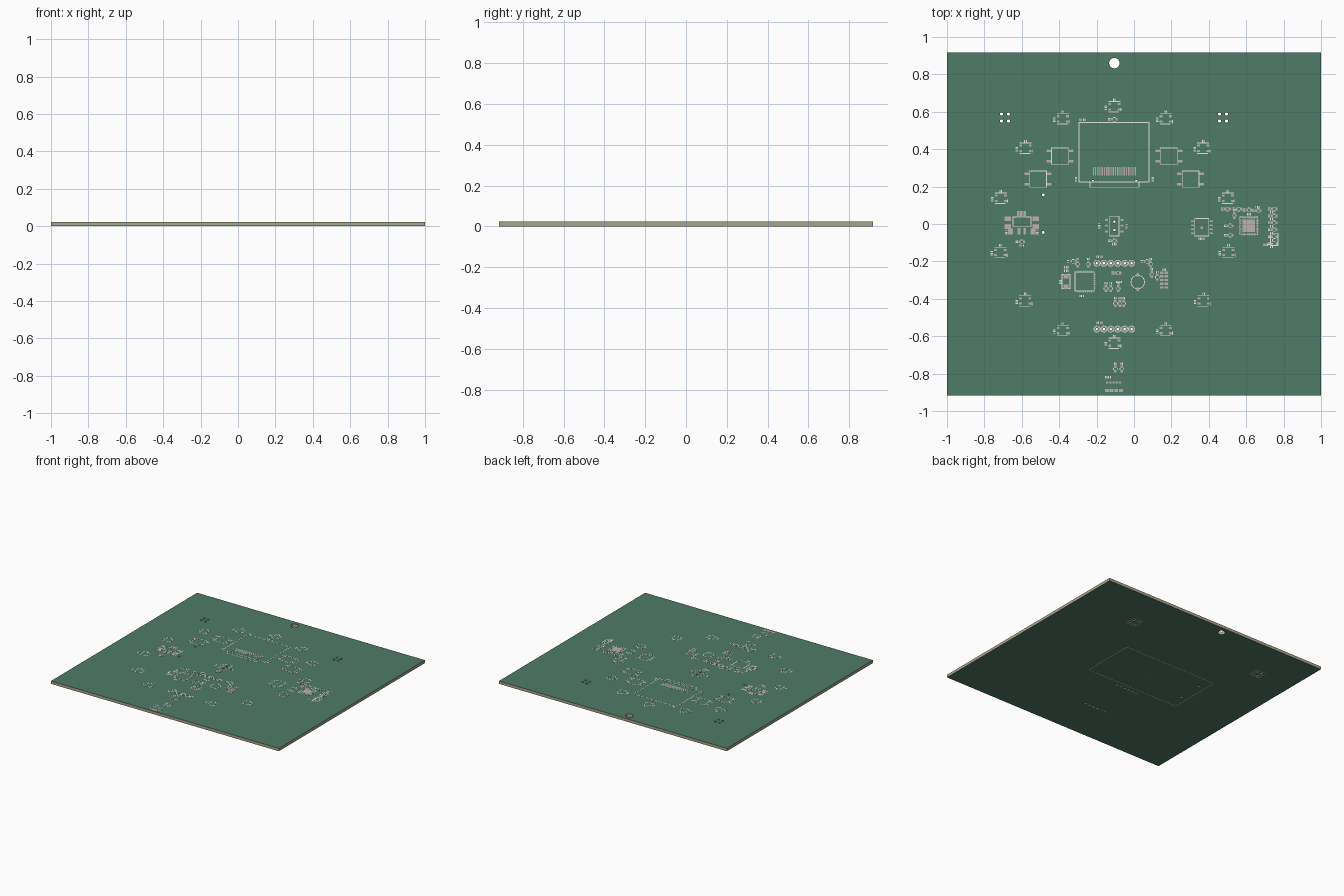
import bpy, bmesh, math

if "Cube" in bpy.data.objects:
    bpy.data.objects.remove(bpy.data.objects["Cube"])

T, E = 0.0234, 0.0005          # board top height, thickness of printed layers
CX = -0.105                    # centre line of the layout
W = 0.004                      # printed line width


def material(name, rgb):
    m = bpy.data.materials.new(name)
    m.diffuse_color = (*rgb, 1)
    m.use_nodes = True
    m.node_tree.nodes["Principled BSDF"].inputs["Base Color"].default_value = m.diffuse_color
    return m


GREEN = material("green_mask", (0.08, 0.2, 0.14))
TAN = material("tan_core", (0.40, 0.38, 0.26))
METAL = material("pad_metal", (0.5, 0.45, 0.45))
WHITE = material("white_print", (0.9, 0.9, 0.9))

pads, ink, under, rings = (bmesh.new() for _ in range(4))


def plate(bm, x, y, w, h, z=T):
    """Thin flat rectangle centred on x, y."""
    r = bmesh.ops.create_cube(bm, size=1)
    for v in r["verts"]:
        v.co = (x + v.co.x * w, y + v.co.y * h, z + (v.co.z + 0.5) * E)


def pad(x, y, w, h):
    plate(pads, x, y, w, h)


def hline(x0, x1, y, bm=ink, z=T):
    plate(bm, (x0 + x1) / 2, y, abs(x1 - x0) + W, W, z)


def vline(x, y0, y1, bm=ink, z=T):
    plate(bm, x, (y0 + y1) / 2, W, abs(y1 - y0) + W, z)


def frame(x0, y0, x1, y1, bm=ink, z=T):
    hline(x0, x1, y0, bm, z)
    hline(x0, x1, y1, bm, z)
    vline(x0, y0, y1, bm, z)
    vline(x1, y0, y1, bm, z)


def tube(bm, x, y, r0, r1, z0, z1, n=24):
    """Ring with inner radius r0, outer radius r1."""
    prof = [(r0, z0), (r1, z0), (r1, z1), (r0, z1)]
    cols = [[bm.verts.new((x + r * math.cos(a), y + r * math.sin(a), z)) for r, z in prof]
            for a in (2 * math.pi * i / n for i in range(n))]
    for i in range(n):
        a, b = cols[i], cols[(i + 1) % n]
        for k in range(4):
            bm.faces.new((a[k], b[k], b[(k + 1) % 4], a[(k + 1) % 4]))


def marks(x, y, upright=False, n=3):
    """Small abstract tick marks beside a part."""
    for i in range(n):
        d = (i - (n - 1) / 2) * 0.009
        if upright:
            plate(ink, x, y + d, 0.013, 0.005)
        else:
            plate(ink, x + d, y, 0.005, 0.013)


def passive(x, y, upright=False):
    """Two-pad part with printed side ticks and marks."""
    for s in (-1, 1):
        if upright:
            pad(x, y + s * 0.012, 0.014, 0.012)
            vline(x + s * 0.01, y - 0.004, y + 0.004)
        else:
            pad(x + s * 0.012, y, 0.012, 0.014)
            hline(x - 0.004, x + 0.004, y + s * 0.01)
    if upright:
        marks(x, y + 0.028, n=2)
    else:
        marks(x - 0.028, y, True, n=2)


def pad_row(x0, x1, y, n, w, h):
    for i in range(n):
        pad(x0 + (x1 - x0) * i / (n - 1), y, w, h)


def pad_col(x, y0, y1, n, w, h):
    for i in range(n):
        pad(x, y0 + (y1 - y0) * i / (n - 1), w, h)


# ring of fourteen lights, mirrored about the centre line
half = [(0.275, 0.562), (0.475, 0.405), (0.607, 0.138), (0.61, -0.152), (0.477, -0.412), (0.275, -0.57)]
lights = [(0, 0.627), (0, -0.637)] + [(s * x, y) for x, y in half for s in (-1, 1)]
for dx, y in lights:
    x = CX + dx
    for sx in (-1, 1):
        for sy in (-1, 1):
            pad(x + sx * 0.025, y + sy * 0.014, 0.015, 0.011)
    hline(x - 0.03, x + 0.03, y + 0.028)
    hline(x - 0.03, x + 0.024, y - 0.028)
    vline(x + 0.036, y - 0.022, y - 0.008)
    marks(x - 0.046, y - 0.005, True)
    marks(x, y + 0.038, n=2)

# large module outline with its pin row
frame(-0.294, 0.225, 0.08, 0.543)
frame(-0.235, 0.197, 0.027, 0.225)
pad_row(-0.217, 0.007, 0.283, 20, 0.0065, 0.045)
marks(-0.275, 0.557, n=4)
marks(-0.31, 0.24, True)
marks(0.1, 0.24, True)
passive(CX, 0.56)

# four push buttons, mirrored about the centre line
for s in (-1, 1):
    for dx, y in ((0.291, 0.363), (0.408, 0.24)):
        x = CX + s * dx
        frame(x - 0.045, y - 0.043, x + 0.045, y + 0.043)
        for sx in (-1, 1):
            for sy in (-1, 1):
                pad(x + sx * 0.06, y + sy * 0.028, 0.024, 0.014)

# left socket
frame(-0.647, -0.012, -0.551, 0.037)
pad_row(-0.62, -0.583, 0.052, 4, 0.011, 0.034)
for sx in (-1, 1):
    for y in (0.028, -0.014):
        pad(-0.6 + sx * 0.075, y, 0.034, 0.026)
    pad(-0.6 + sx * 0.06, -0.04, 0.026, 0.03)
    pad(-0.6 + sx * 0.015, -0.038, 0.014, 0.034)
    marks(-0.6 + sx * 0.082, -0.045, True)
passive(-0.6, -0.095)
marks(-0.6, -0.115)

# slide switch in the middle
frame(-0.13, -0.064, -0.08, 0.042)
for s in (-1, 1):
    pad_col(CX + s * 0.042, -0.04, 0.022, 3, 0.016, 0.011)
marks(-0.185, -0.012, True, 4)
marks(-0.04, -0.012, True)
passive(CX, -0.09)
marks(CX, -0.108)

# eight-pin chip on the right
frame(0.325, -0.064, 0.4, 0.03)
for s in (-1, 1):
    pad_col(0.3625 + s * 0.048, -0.05, 0.015, 4, 0.022, 0.009)
pad(0.3625, -0.02, 0.012, 0.012)
marks(0.36, -0.08, n=4)

# square chip with a centre pad and pins on four sides
pad(0.614, -0.01, 0.066, 0.066)
frame(0.566, -0.058, 0.662, 0.038)
for s in (-1, 1):
    pad_row(0.582, 0.646, -0.01 + s * 0.045, 8, 0.005, 0.012)
    pad_col(0.614 + s * 0.045, -0.042, 0.022, 8, 0.012, 0.005)
for x, y in ((0.5, 0.08), (0.56, 0.08), (0.615, 0.075), (0.665, 0.07), (0.515, -0.01), (0.515, -0.06)):
    passive(x, y)
passive(0.535, 0.045, True)
marks(0.615, 0.053)
marks(0.66, 0.09)
for i in range(6):
    passive(0.75, 0.08 - i * 0.037)
    marks(0.735, 0.062 - i * 0.037, n=2)
frame(0.73, -0.115, 0.77, -0.05)
marks(0.705, -0.112)

# main controller, quad flat
frame(-0.315, -0.358, -0.212, -0.256)
for s in (-1, 1):
    pad_row(-0.3, -0.228, -0.307 + s * 0.052, 8, 0.005, 0.012)
    pad_col(-0.2635 + s * 0.052, -0.343, -0.271, 8, 0.012, 0.005)
marks(-0.28, -0.385, n=3)

# crystal beside it
frame(-0.385, -0.345, -0.342, -0.27)
pad_col(-0.3635, -0.335, -0.28, 2, 0.028, 0.024)
marks(-0.362, -0.25)
marks(-0.362, -0.232)
marks(-0.395, -0.31, True)

# round part
tube(ink, 0.02, -0.31, 0.034, 0.038, T, T + E, 32)
pad(0.02, -0.272, 0.014, 0.018)
pad(0.02, -0.348, 0.014, 0.018)

# scattered small parts
for x, y, up in ((-0.3, -0.215, 1), (-0.325, -0.2, 0), (-0.245, -0.215, 1), (0.09, -0.215, 1), (0.07, -0.2, 0),
                 (-0.085, -0.262, 0), (-0.125, -0.345, 1), (-0.085, -0.345, 1), (-0.15, -0.345, 1),
                 (0.095, -0.27, 1), (0.125, -0.285, 1), (-0.1, -0.425, 1), (-0.075, -0.425, 1), (-0.055, -0.425, 1),
                 (-0.1, -0.775, 1), (-0.065, -0.775, 1)):
    passive(x, y, bool(up))
marks(-0.08, -0.31, n=4)
pad_col(0.148, -0.34, -0.26, 5, 0.018, 0.012)
pad_col(0.172, -0.34, -0.26, 5, 0.018, 0.012)
marks(0.16, -0.245)

# bottom edge connector
pad_row(-0.145, -0.07, -0.89, 4, 0.02, 0.018)
pad_row(-0.145, -0.075, -0.848, 5, 0.012, 0.012)
marks(-0.14, -0.82, n=4)

# drilled holes: (x, y, radius), then header pins, corner groups and holder pins
holes = [(CX, 0.86, 0.028), (-0.22, 0.23, 0.006), (0.012, 0.23, 0.006),
         (CX, 0.012, 0.0065), (CX, -0.032, 0.0065)]
header = [(-0.198 + 0.037 * i, y, 0.0073) for y in (-0.21, -0.562) for i in range(6)]
lower = [(x + sx * 0.0185, 0.569 + sy * 0.0185, 0.0085)
         for x in (-0.69, 0.476) for sx in (-1, 1) for sy in (-1, 1)]
lower += [(-0.485, 0.156, 0.008), (-0.485, -0.045, 0.008)]
for x, y, r in header:
    tube(rings, x, y, r - 0.0005, r + 0.005, E / 2, T + E)
    tube(ink, x, y, 0.0145, 0.0185, T, T + E)
for x, y, r in lower:
    tube(rings, x, y, r, r + 0.005, E / 2, E * 2)
for y in (-0.21, -0.562):
    marks(-0.185, y + 0.035, n=4)

# print on the underside: holder outline and frames round the pin groups
frame(-0.535, -0.17, 0.285, 0.26, under, 0)
for x in (-0.69, 0.476):
    frame(x - 0.04, 0.529, x + 0.04, 0.609, under, 0)

# board: filled outline with holes, extruded
curve = bpy.data.curves.new("outline", "CURVE")
curve.dimensions, curve.fill_mode, curve.extrude = "2D", "BOTH", (T - E) / 2


def loop(points):
    s = curve.splines.new("POLY")
    s.points.add(len(points) - 1)
    for p, (x, y) in zip(s.points, points):
        p.co = (x, y, 0, 1)
    s.use_cyclic_u = True


loop([(-1, -0.916), (1, -0.916), (1, 0.916), (-1, 0.916)])
for x, y, r in holes + header + lower:
    loop([(x + r * math.cos(i * math.pi / 12), y + r * math.sin(i * math.pi / 12)) for i in range(24)])
helper = bpy.data.objects.new("outline_helper", curve)
bpy.context.collection.objects.link(helper)
dg = bpy.context.evaluated_depsgraph_get()
mesh = bpy.data.meshes.new_from_object(helper.evaluated_get(dg))
bpy.data.objects.remove(helper)
bm = bmesh.new()
bm.from_mesh(mesh)
bmesh.ops.remove_doubles(bm, verts=bm.verts, dist=1e-5)
bmesh.ops.translate(bm, verts=bm.verts, vec=(0, 0, (T + E) / 2))
bmesh.ops.recalc_face_normals(bm, faces=bm.faces)
bm.normal_update()
for f in bm.faces:
    f.smooth = False
    f.material_index = 0 if abs(f.normal.z) > 0.5 else 1


def finish(name, bm, mats):
    me = bpy.data.meshes.new(name)
    bmesh.ops.recalc_face_normals(bm, faces=bm.faces)
    bm.to_mesh(me)
    bm.free()
    for m in mats:
        me.materials.append(m)
    bpy.context.collection.objects.link(bpy.data.objects.new(name, me))


finish("board", bm, [GREEN, TAN])
finish("solder_pads", pads, [METAL])
finish("plated_holes", rings, [METAL])
finish("top_print", ink, [WHITE])
finish("underside_print", under, [WHITE])
